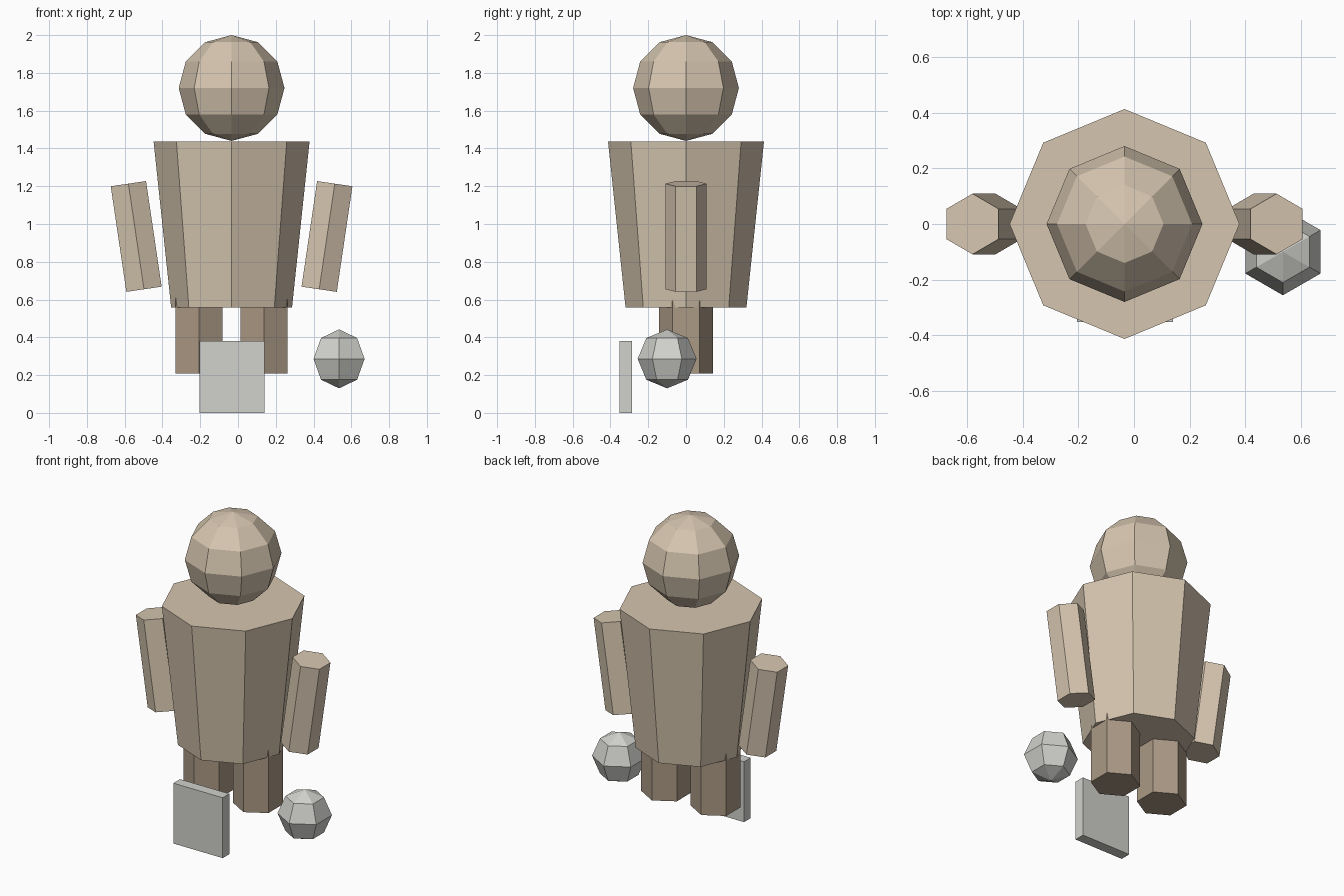
import bpy
import math

cube = bpy.data.objects.get("Cube")
if cube:
    bpy.data.objects.remove(cube, do_unlink=True)

CX = -0.034  # centre line of the figure


def make_material(name, rgb):
    mat = bpy.data.materials.new(name)
    mat.use_nodes = True
    colour = (*rgb, 1.0)
    mat.diffuse_color = colour
    for node in mat.node_tree.nodes:
        if node.type == 'BSDF_PRINCIPLED':
            node.inputs["Base Color"].default_value = colour
    return mat


tan = make_material("tan", (0.67, 0.56, 0.43))
brown = make_material("brown", (0.41, 0.32, 0.235))
grey = make_material("light grey", (0.64, 0.64, 0.61))


def finish(name, mat):
    obj = bpy.context.object
    obj.name = name
    obj.data.name = name
    obj.data.materials.append(mat)
    return obj


def prism(name, mat, sides, r_bottom, r_top, height, centre, tilt=0.0):
    bpy.ops.mesh.primitive_cone_add(vertices=sides, radius1=r_bottom, radius2=r_top,
                                    depth=height, location=centre, rotation=(0, tilt, 0))
    return finish(name, mat)


def ball(name, mat, segments, rings, radius, centre):
    bpy.ops.mesh.primitive_uv_sphere_add(segments=segments, ring_count=rings,
                                         radius=radius, location=centre)
    return finish(name, mat)


# Head and tapered torso
ball("head", tan, 8, 6, 0.28, (CX, 0, 1.72))
prism("torso", tan, 8, 0.32, 0.413, 0.88, (CX, 0, 0.998))

# Arms lean outward at the top; legs are upright
for side, label in ((1, "left"), (-1, "right")):
    prism(label + "_arm", tan, 6, 0.109, 0.109, 0.565,
          (CX + side * 0.505, 0, 0.934), side * math.radians(8.4))
    prism(label + "_leg", brown, 6, 0.143, 0.143, 0.42,
          (CX + side * 0.172, 0, 0.419))

# Loose ball beside the left leg
ball("side_ball", grey, 6, 4, 0.156, (0.535, -0.1, 0.286))

# Upright plate in front of the legs
bpy.ops.mesh.primitive_cube_add(size=1, location=(-0.032, -0.319, 0.19))
plate = finish("front_plate", grey)
plate.scale = (0.344, 0.066, 0.38)
